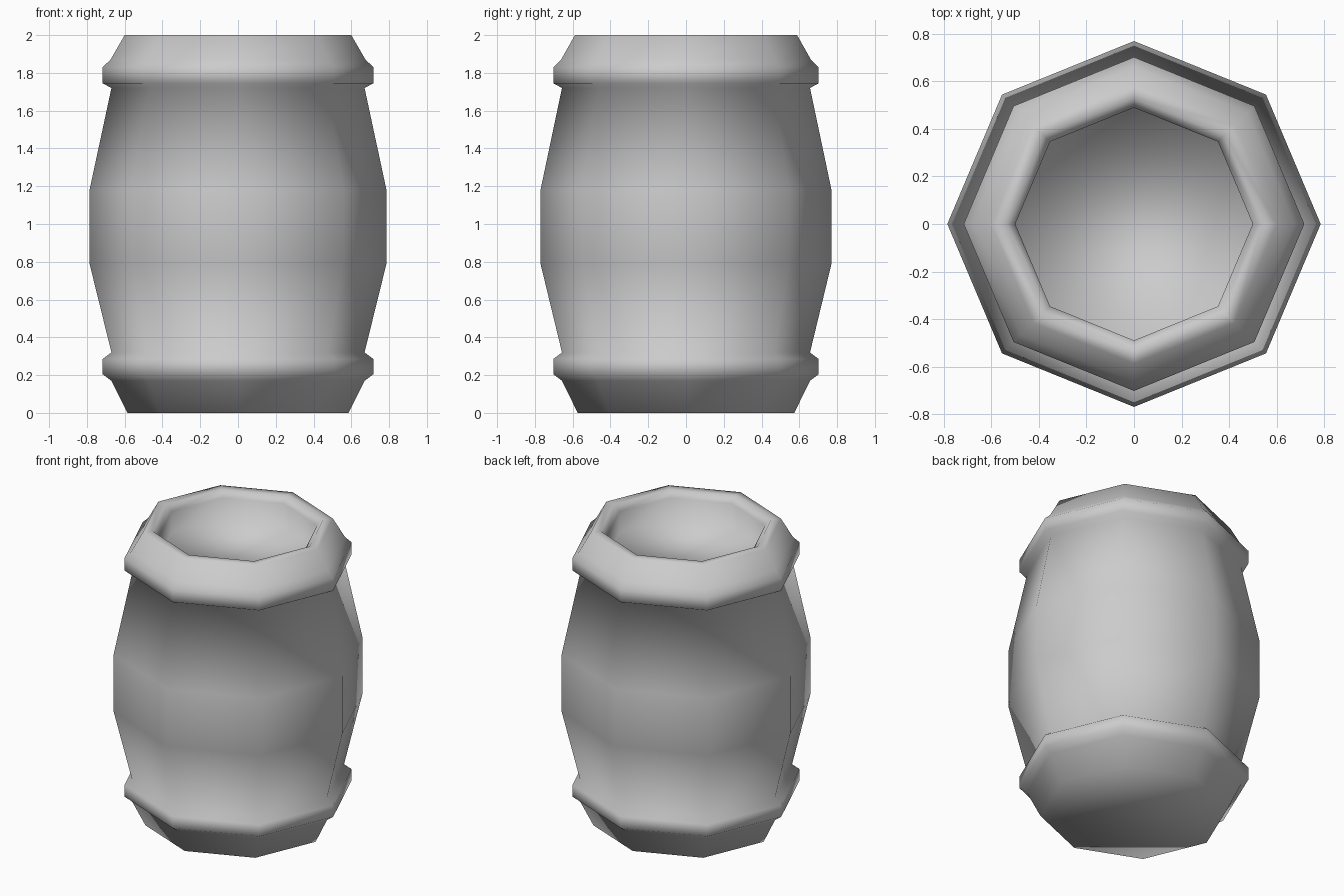
import bpy, bmesh
from math import cos, sin, pi

if "Cube" in bpy.data.objects:
    bpy.data.objects.remove(bpy.data.objects["Cube"])

SIDES = 8
Y_SCALE = 0.98

# Radius / height outline: base, lower hoop, belly, upper hoop, rim, recessed lid
PROFILE = [
    (0.585, 0.00), (0.67, 0.17), (0.717, 0.205), (0.717, 0.285), (0.67, 0.32),
    (0.786, 0.79), (0.786, 1.18),
    (0.67, 1.72), (0.717, 1.745), (0.717, 1.83), (0.675, 1.87), (0.60, 2.00),
    (0.54, 2.00), (0.50, 1.96), (0.50, 1.82),
]


def lathe(name, profile):
    bm = bmesh.new()
    rings = []
    for r, z in profile:
        rings.append([bm.verts.new((r * cos(2 * pi * i / SIDES),
                                    r * sin(2 * pi * i / SIDES) * Y_SCALE, z))
                      for i in range(SIDES)])
    for a, b in zip(rings, rings[1:]):
        for i in range(SIDES):
            j = (i + 1) % SIDES
            bm.faces.new((a[i], a[j], b[j], b[i]))
    # Flat base and lid
    bm.faces.new(rings[0][::-1])
    bm.faces.new(rings[-1])
    for f in bm.faces:
        f.smooth = True
    mesh = bpy.data.meshes.new(name)
    bm.to_mesh(mesh)
    bm.free()
    obj = bpy.data.objects.new(name, mesh)
    bpy.context.collection.objects.link(obj)
    return obj


lathe("barrel", PROFILE)
